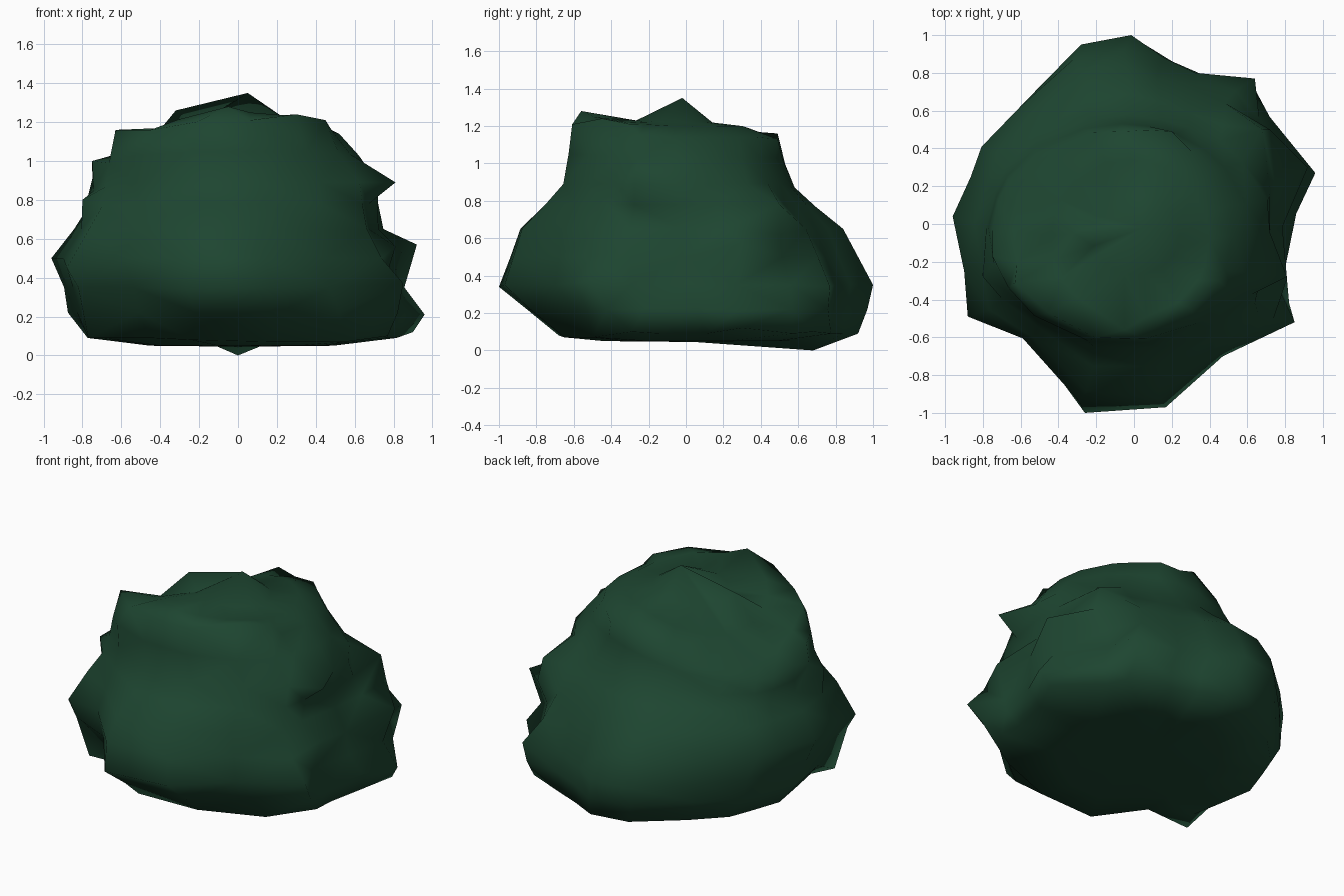
import bpy, bmesh, math
from mathutils import Vector

# Foliage colour
green = bpy.data.materials.new("dark leaf green")
green.diffuse_color = (0.0125, 0.060, 0.030, 1)

# Widest outline of the bush, seen from above
OUTLINE = [(0.89, 0), (0.95, 0.27), (0.74, 0.56), (0.63, 0.77), (0.37, 0.8), (0.19, 0.88),
           (0, 1), (-0.29, 0.95), (-0.6, 0.66), (-0.81, 0.45), (-0.87, 0.28), (-0.96, 0.04),
           (-0.91, -0.25), (-0.88, -0.49), (-0.57, -0.62), (-0.26, -0.99), (0.2, -0.97),
           (0.53, -0.7), (0.85, -0.52), (0.83, -0.3)]

# Rings: height, x min, x max, y min, y max, roundness, back-left sag, front lift
RINGS = [(0.05, -0.45, 0.50, -0.45, 0.60, 0.5, 0, 0),
         (0.09, -0.77, 0.86, -0.70, 0.92, 0.2, 0, 0),
         (0.22, -0.87, 0.92, -0.86, 0.97, 0.0, 0, 0),
         (0.35, -0.89, 0.86, -1.00, 1.00, 0.0, 0, 0),
         (0.50, -0.94, 0.84, -0.95, 0.92, 0.1, 0, 0),
         (0.65, -0.84, 0.76, -0.90, 0.84, 0.3, 0, 0),
         (0.78, -0.78, 0.74, -0.77, 0.69, 0.6, 0.04, 0),
         (0.89, -0.77, 0.73, -0.67, 0.58, 0.8, 0.08, 0),
         (1.03, -0.75, 0.62, -0.64, 0.53, 1.0, 0.15, 0.02),
         (1.14, -0.64, 0.52, -0.62, 0.51, 1.0, 0.20, 0.07),
         (1.20, -0.44, 0.40, -0.50, 0.34, 1.0, 0.13, 0.05),
         (1.22, -0.22, 0.24, -0.27, 0.15, 1.0, 0.06, 0.01)]

# Leafy points that stick out of the smooth mound: crown, then sides, then underside
TIPS = [(0.05, -0.02, 1.35), (-0.32, -0.05, 1.26), (-0.05, -0.56, 1.28), (0.3, -0.45, 1.24),
        (0.45, -0.30, 1.21), (-0.63, -0.31, 1.16), (-0.75, -0.17, 1.0), (-0.80, -0.28, 0.80),
        (-0.05, 0.49, 1.16), (0.2, 0.49, 1.13),
        (0.92, 0.30, 0.57), (0.96, 0.27, 0.21), (0.81, -0.28, 0.89), (0.81, -0.29, 0.56),
        (0.85, -0.52, 0.37), (0.64, 0.77, 0.34), (0.68, 0.50, 0.78), (0.72, 0.50, 0.62),
        (-0.96, 0.04, 0.50), (-0.88, -0.49, 0.45), (-0.26, -1.0, 0.34),
        (0.0, 0.68, 0.0), (-0.77, -0.43, 0.09), (-0.24, -0.68, 0.08), (0.16, -0.65, 0.07),
        (0.55, -0.50, 0.07), (0.77, -0.29, 0.10), (0.90, 0.30, 0.12), (0.62, 0.68, 0.10)]


def bump(angle, centre):
    """1 in the given direction, fading to 0 at a right angle to it."""
    return max(0, math.cos(angle - math.radians(centre))) ** 2


bm = bmesh.new()
loops = []
for z, x0, x1, y0, y1, rnd, sag, lift in RINGS:
    loop = []
    for px, py in OUTLINE:
        a = math.atan2(py, px)
        u = px / 0.955 * (1 - rnd) + math.cos(a) * rnd
        v = py * (1 - rnd) + math.sin(a) * rnd
        h = z - sag * bump(a, 152) + lift * bump(a, 275)
        loop.append(bm.verts.new(((x0 + x1) / 2 + u * (x1 - x0) / 2,
                                  (y0 + y1) / 2 + v * (y1 - y0) / 2, h)))
    loops.append(loop)

# Skin between rings, then close both ends with a fan
n = len(OUTLINE)
for lo, hi in zip(loops, loops[1:]):
    for i in range(n):
        j = (i + 1) % n
        bm.faces.new((lo[i], lo[j], hi[j], hi[i]))
top = bm.verts.new((0.05, -0.02, 1.3))
base = bm.verts.new((0, 0.05, 0.045))
for i in range(n):
    j = (i + 1) % n
    bm.faces.new((loops[-1][i], loops[-1][j], top))
    bm.faces.new((loops[0][j], loops[0][i], base))

# Pull the nearest free vertex out to each leafy point
free = set(bm.verts)
for tip in TIPS:
    t = Vector(tip)
    v = min(free, key=lambda v: (v.co - t).length)
    v.co = t
    free.remove(v)

bmesh.ops.triangulate(bm, faces=bm.faces[:])
bmesh.ops.recalc_face_normals(bm, faces=bm.faces[:])
for f in bm.faces:
    f.smooth = True
mesh = bpy.data.meshes.new("bush_foliage")
bm.to_mesh(mesh)
bm.free()
mesh.materials.append(green)
bush = bpy.data.objects.new("bush_foliage", mesh)
bpy.context.collection.objects.link(bush)
